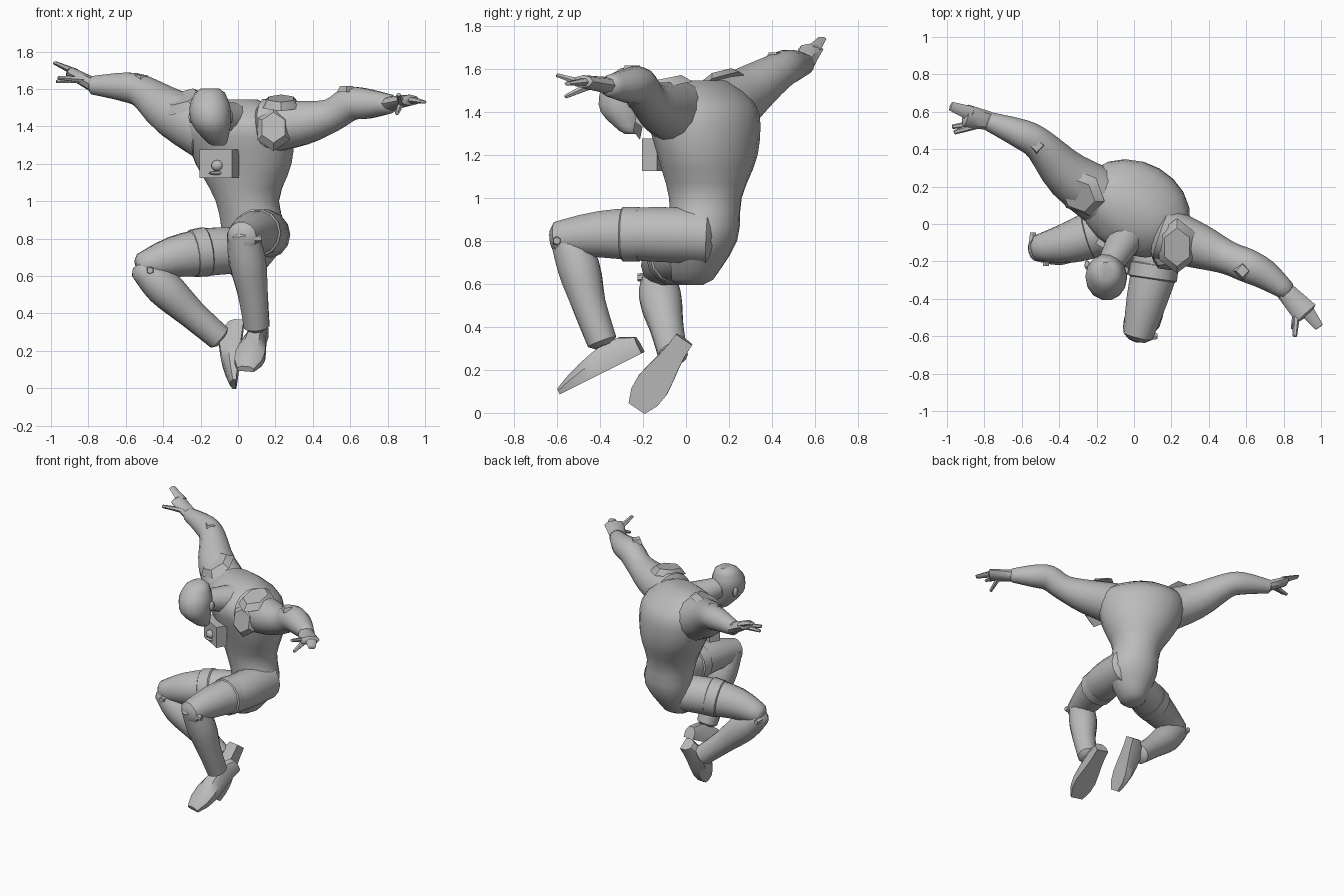
import bpy
import bmesh
from math import sin, cos, pi, radians
from mathutils import Vector, Matrix

default_cube = bpy.data.objects.get("Cube")
if default_cube:
    bpy.data.objects.remove(default_cube)

grey = bpy.data.materials.new("plain grey")
grey.use_nodes = True
tone = (0.5, 0.5, 0.5, 1)
grey.diffuse_color = tone
grey.node_tree.nodes["Principled BSDF"].inputs["Base Color"].default_value = tone

UP = Vector((0, 0, 1))
BACK = Vector((0, 1, 0))
CHEST_TURN = Matrix.Rotation(radians(-30), 3, "Z")
parts = []


def finish(name, bm):
    """Turn a bmesh into a named object of the figure."""
    bmesh.ops.recalc_face_normals(bm, faces=bm.faces)
    mesh = bpy.data.meshes.new(name)
    bm.to_mesh(mesh)
    bm.free()
    mesh.materials.append(grey)
    obj = bpy.data.objects.new(name, mesh)
    bpy.context.collection.objects.link(obj)
    parts.append(obj)


def skin(name, bm, rings):
    """Bridge equal rings of vertices and close both ends."""
    for low, high in zip(rings, rings[1:]):
        for k in range(len(low)):
            bm.faces.new((low[k - 1], low[k], high[k], high[k - 1]))
    bm.faces.new(rings[0])
    bm.faces.new(rings[-1])
    finish(name, bm)


def smooth_path(keys, steps):
    """Pass a flowing curve through position-and-size keys."""
    padded = [keys[0], *keys, keys[-1]]
    path = []
    for a, b, c, d in zip(padded, padded[1:], padded[2:], padded[3:]):
        for i in range(steps):
            t = i / steps
            path.append(b + (c - a) * t / 2 + (a * 2 - b * 5 + c * 4 - d) * t * t / 2
                        + (b * 3 - a - c * 3 + d) * t ** 3 / 2)
    return path + [keys[-1]]


def loft(name, *keys, ref=UP, axis=None, sides=14, steps=3):
    """Rounded tube through (x, y, z, width, depth) keys; depth follows ref."""
    path = smooth_path([Vector(k if len(k) > 4 else (*k, k[-1])) for k in keys], steps)
    centres = [p.xyz for p in path]
    sizes = [(p[3], p[4]) for p in path]
    # Small rings beyond both ends round them off
    for i, inner in ((0, 1), (len(path), -2)):
        end, (w, d) = path[min(i, len(path) - 1)], sizes[0 if i == 0 else -1]
        outward = (end.xyz - path[inner].xyz).normalized()
        where = 0 if i == 0 else len(centres)
        centres.insert(where, end.xyz + outward * min(w, d) * 0.3)
        sizes.insert(where, (w * 0.6, d * 0.6))
    bm = bmesh.new()
    rings = []
    for i, centre in enumerate(centres):
        along = axis or centres[min(i + 1, len(centres) - 1)] - centres[max(i - 1, 0)]
        side = ref.cross(along).normalized()
        deep = along.cross(side).normalized()
        w, d = sizes[i]
        angles = [2 * pi * k / sides for k in range(sides)]
        rings.append([bm.verts.new(centre + side * cos(a) * w + deep * sin(a) * d)
                      for a in angles])
    skin(name, bm, rings)


def boot(name, heel, toe, up):
    """Boot with a flat sole running from heel to toe."""
    heel, toe = Vector(heel), Vector(toe)
    side = (toe - heel).cross(Vector(up)).normalized()
    rise = side.cross(toe - heel).normalized()
    bm = bmesh.new()
    rings = []
    for k in range(7):
        t = k / 6
        w = 0.045 + sin(pi * t * t) * 0.035
        h = min(0.08 + t / 5, 0.13 - t * t / 10)
        outline = ((-w, 0), (w, 0), (w, h * 0.6), (w / 2, h), (-w / 2, h), (-w, h * 0.6))
        rings.append([bm.verts.new(heel.lerp(toe, t) + side * a + rise * b)
                      for a, b in outline])
    skin(name, bm, rings)


def plate(name, centre, normal, size, sides=6):
    """Bevelled plate facing along a normal."""
    turn = Vector(normal).to_track_quat("Z", "Y").to_matrix().to_4x4()
    bm = bmesh.new()
    bmesh.ops.create_cone(bm, cap_ends=True, segments=sides, radius1=1, radius2=0.7, depth=1,
                          matrix=Matrix.Translation(centre) @ turn @ Matrix.Diagonal((*size, 1)))
    finish(name, bm)


def ball(name, centre, size):
    bm = bmesh.new()
    bmesh.ops.create_uvsphere(bm, u_segments=10, v_segments=6, radius=1,
                              matrix=Matrix.Translation(centre) @ Matrix.Diagonal((*size, 1)))
    finish(name, bm)


# Torso, twisted so the left shoulder leads
loft("torso", (0.04, 0.03, 0.62, 0.09, 0.1), (0.09, 0.08, 0.8, 0.18, 0.15),
     (0.05, 0.09, 1, 0.17, 0.17), (0.03, 0.1, 1.2, 0.27, 0.22),
     (0, 0.08, 1.4, 0.31, 0.24), (-0.02, 0.08, 1.5, 0.24, 0.15),
     ref=CHEST_TURN @ BACK, axis=UP, sides=20)

# Neck and head, bowed forward
loft("neck", (0, 0, 1.42, 0.11), (-0.12, -0.2, 1.46, 0.07))
loft("head", (-0.15, -0.26, 1.58, 0.08), (-0.15, -0.28, 1.5, 0.11, 0.12),
     (-0.14, -0.29, 1.4, 0.1, 0.11), (-0.11, -0.26, 1.31, 0.05), ref=BACK, axis=-UP)
for name, centre in (("left_ear", (-0.04, -0.25, 1.45)), ("right_ear", (-0.25, -0.22, 1.45))):
    ball(name, centre, (0.015, 0.025, 0.035))

# Arms
loft("left_arm", (0.15, -0.05, 1.4, 0.15), (0.35, -0.12, 1.42, 0.12),
     (0.5, -0.18, 1.46, 0.09), (0.6, -0.22, 1.52, 0.09),
     (0.7, -0.27, 1.52, 0.08), (0.82, -0.36, 1.52, 0.05))
loft("right_arm", (-0.15, 0.13, 1.37, 0.16), (-0.35, 0.26, 1.47, 0.13),
     (-0.5, 0.42, 1.58, 0.09), (-0.6, 0.48, 1.61, 0.08), (-0.78, 0.55, 1.62, 0.05))

# Hands: a flat palm and spread fingers each
loft("left_palm", (0.8, -0.35, 1.52, 0.05, 0.04), (0.92, -0.48, 1.54, 0.07, 0.03), sides=8)
loft("right_palm", (-0.77, 0.55, 1.62, 0.05, 0.04), (-0.9, 0.58, 1.69, 0.06, 0.03), sides=8)
for name, knuckle, tip, width in (
        ("left_outer_fingers", (0.92, -0.46, 1.54), (0.99, -0.55, 1.53), 0.04),
        ("left_index", (0.87, -0.47, 1.53), (0.86, -0.6, 1.57), 0.02),
        ("left_curled_finger", (0.87, -0.45, 1.52), (0.85, -0.56, 1.47), 0.02),
        ("right_outer_fingers", (-0.87, 0.59, 1.69), (-0.98, 0.63, 1.74), 0.04),
        ("right_index", (-0.84, 0.54, 1.65), (-0.97, 0.52, 1.64), 0.02),
        ("right_thumb", (-0.83, 0.53, 1.65), (-0.96, 0.49, 1.66), 0.02)):
    loft(name, (*knuckle, width, 0.02), (*tip, width * 0.6, 0.01), sides=6, steps=1)

# Legs: left knee raised to the front, right knee out to the side
loft("left_thigh", (0.15, 0.1, 0.82, 0.13), (0.13, -0.15, 0.83, 0.13),
     (0.07, -0.4, 0.83, 0.11), (0.02, -0.6, 0.81, 0.08))
loft("left_shin", (0.02, -0.56, 0.84, 0.08), (0.05, -0.5, 0.68, 0.1),
     (0.08, -0.45, 0.5, 0.08), (0.1, -0.39, 0.33, 0.07))
loft("right_thigh", (0.06, 0.05, 0.74, 0.12), (-0.15, -0.03, 0.73, 0.13),
     (-0.35, -0.1, 0.7, 0.11), (-0.52, -0.13, 0.65, 0.07))
loft("right_shin", (-0.52, -0.13, 0.65, 0.07), (-0.4, -0.12, 0.54, 0.1),
     (-0.25, -0.09, 0.4, 0.08), (-0.1, -0.06, 0.27, 0.07))
boot("left_boot", (0.12, -0.2, 0.28), (0.04, -0.58, 0.09), -BACK + UP * 2)
boot("right_boot", (0.03, -0.01, 0.34), (-0.01, -0.23, 0.02), (-1, 0, 0))

# Thigh bands and knee studs
loft("left_thigh_band", (0.11, -0.22, 0.83, 0.13), (0.1, -0.29, 0.83, 0.13), steps=1)
loft("right_thigh_band", (-0.17, -0.04, 0.73, 0.135), (-0.24, -0.06, 0.72, 0.13), steps=1)
stud = (0.025, 0.025, 0.05)
plate("left_knee_stud", (0.1, -0.6, 0.8), (1, 0, 0), stud)
plate("right_knee_stud", (-0.47, -0.2, 0.63), -BACK, stud)
plate("right_outer_knee_stud", (-0.54, -0.07, 0.63), BACK, stud)

# Shoulder and forearm pads
plate("left_shoulder_pad", (0.23, -0.12, 1.53), (0, -0.2, 1), (0.11, 0.15, 0.04))
plate("left_chest_flap", (0.19, -0.21, 1.39), (0, -1, 0.2), (0.1, 0.12, 0.04))
plate("right_shoulder_pad", (-0.29, 0.16, 1.54), (-0.4, -0.4, 1), (0.14, 0.13, 0.04))
plate("left_forearm_pad", (0.58, -0.25, 1.6), UP, (0.05, 0.05, 0.03), sides=4)
plate("right_forearm_pad", (-0.52, 0.42, 1.66), UP, (0.05, 0.05, 0.03), sides=4)

# Chest plate with a small dome and ledge
bm = bmesh.new()
bmesh.ops.create_cube(bm, size=1, matrix=Matrix.Translation((-0.1, -0.12, 1.2))
                      @ CHEST_TURN.to_4x4() @ Matrix.Diagonal((0.2, 0.08, 0.15, 1)))
finish("chest_plate", bm)
for name, height, size in (("chest_dome", 1.19, (0.035, 0.03, 0.03)),
                           ("chest_ledge", 1.15, (0.05, 0.015, 0.01))):
    ball(name, (-0.11, -0.16, height), size)

# Smooth shading with crisp plate and sole edges
bpy.ops.object.select_all(action="DESELECT")
for obj in parts:
    obj.select_set(True)
bpy.context.view_layer.objects.active = parts[0]
bpy.ops.object.shade_smooth_by_angle(angle=radians(42))
